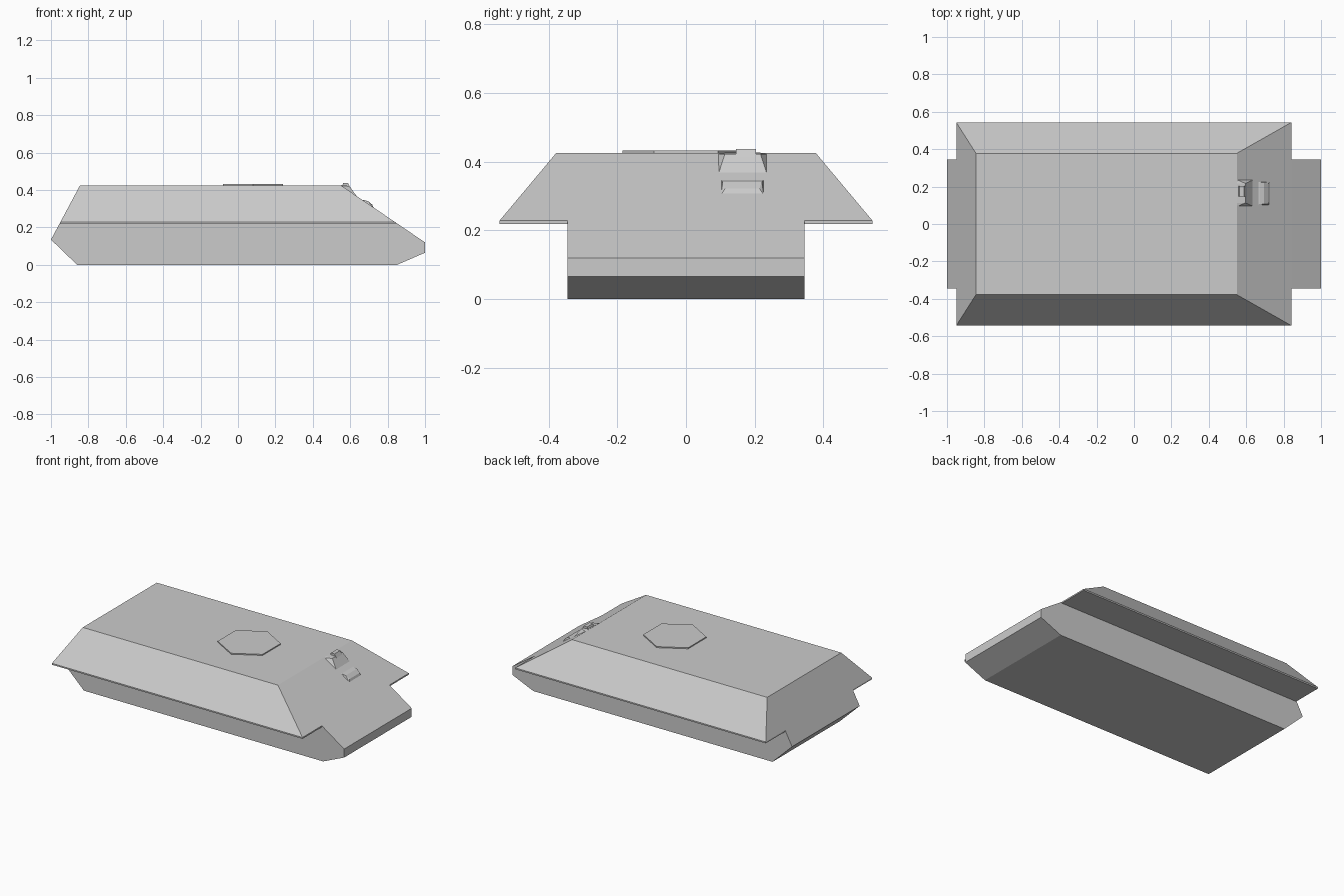
import bpy, bmesh, math

if "Cube" in bpy.data.objects:
    bpy.data.objects.remove(bpy.data.objects["Cube"])


def convex_solid(name, points):
    """Flat-faced convex part wrapped around its corner points."""
    bm = bmesh.new()
    for p in points:
        bm.verts.new(p)
    bmesh.ops.convex_hull(bm, input=bm.verts[:])
    bmesh.ops.dissolve_limit(bm, angle_limit=math.radians(0.6),
                             verts=bm.verts[:], edges=bm.edges[:])
    bmesh.ops.recalc_face_normals(bm, faces=bm.faces[:])
    mesh = bpy.data.meshes.new(name)
    bm.to_mesh(mesh)
    bm.free()
    obj = bpy.data.objects.new(name, mesh)
    bpy.context.collection.objects.link(obj)
    return obj


def section(rows, cy=0.0):
    """Expand (x, z, half width) rows into left and right points."""
    return [(x, cy + s * w, z) for x, z, w in rows for s in (-1, 1)]


RIM, ROOF = 0.228, 0.425
FRONT, BACK = 0.841, -0.95

# Narrow lower hull between the tracks
convex_solid("lower_hull", section([(x, z, 0.345) for x, z in [
    (-0.86, 0), (0.85, 0), (1, 0.065), (1, 0.12),
    (FRONT, RIM), (BACK, RIM), (-1, 0.135)]]))

# Wide upper hull with sloping plates and a thin rim
convex_solid("upper_hull", section([
    (BACK, 0.219, 0.543), (FRONT, 0.219, 0.543),
    (BACK, RIM, 0.543), (FRONT, RIM, 0.543),
    (-0.845, ROOF, 0.378), (0.55, ROOF, 0.378)]))

# Six-sided turret ring plate on the roof
bpy.ops.mesh.primitive_cylinder_add(vertices=6, radius=0.185, depth=0.012,
                                    location=(0.08, 0, 0.426))
bpy.context.object.name = "turret_ring"

# Driver's vision block, set into the front slope
convex_solid("vision_block", section([
    (0.55, 0.422, 0.072), (0.64, 0.36, 0.072), (0.56, 0.39, 0.072),
    (0.55, 0.426, 0.052), (0.595, 0.422, 0.052), (0.612, 0.398, 0.056)], 0.165))

# Periscope on top of the vision block
convex_solid("periscope", section([
    (0.553, 0.415, 0.029), (0.602, 0.412, 0.029),
    (0.563, 0.437, 0.029), (0.588, 0.437, 0.029)], 0.175))

# Lower visor step on the slope
convex_solid("visor_step", section([
    (0.66, 0.347, 0.062), (0.68, 0.325, 0.062), (0.725, 0.304, 0.062),
    (0.673, 0.346, 0.057), (0.695, 0.341, 0.057), (0.718, 0.322, 0.05)], 0.164))
